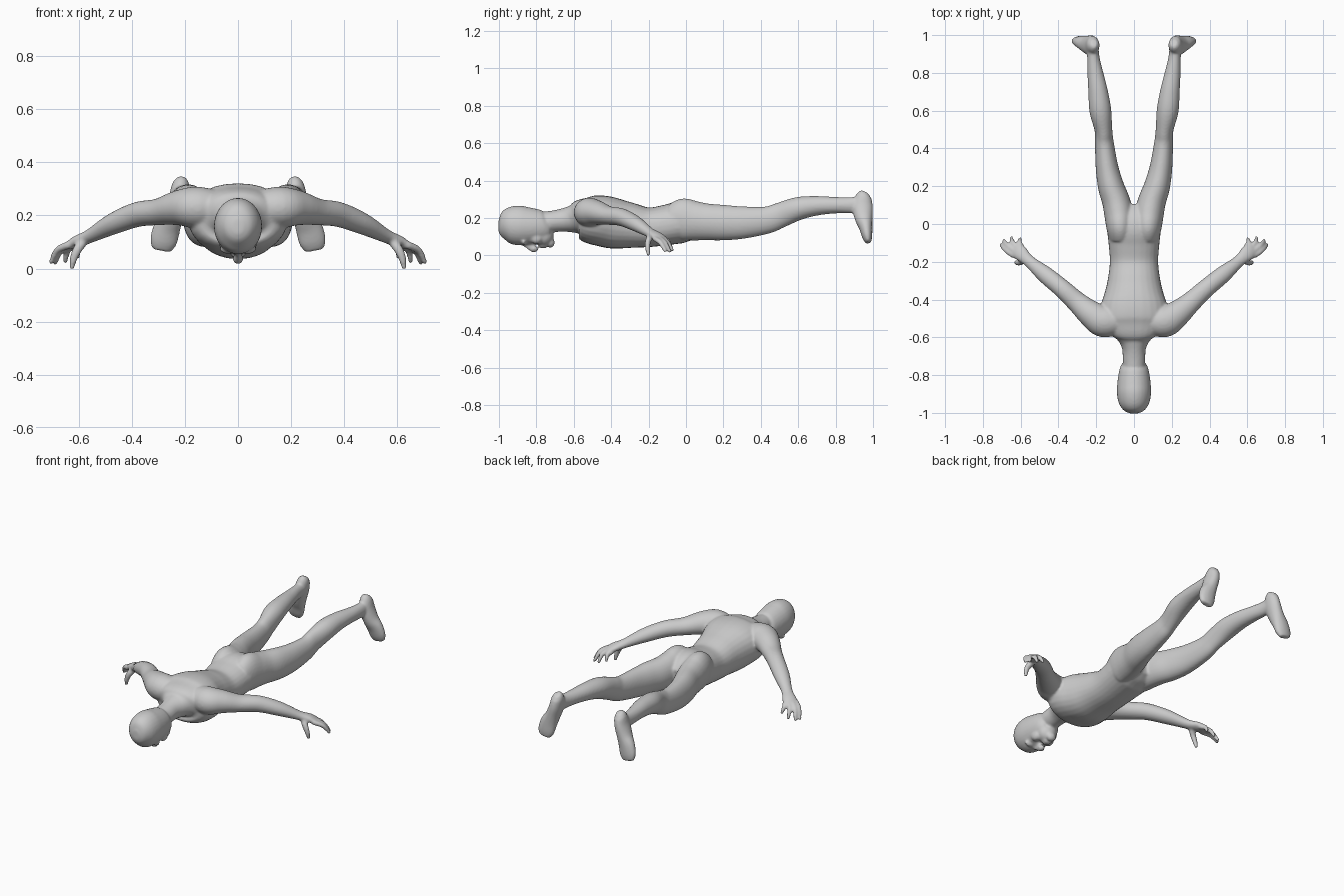
import bpy, bmesh, math
from mathutils import Vector, Matrix

bm = bmesh.new()
SEG = 28


def spline(rows, steps=5):
    """Catmull-Rom through rows of (x, y, z, half width, half depth)."""
    out = []
    for i in range(len(rows) - 1):
        p0, p1, p2, p3 = (rows[min(max(i + k, 0), len(rows) - 1)] for k in (-1, 0, 1, 2))
        for s in range(steps):
            t = s / steps
            out.append([0.5 * (2 * b + (c - a) * t + (2 * a - 5 * b + 4 * c - d) * t * t
                               + (3 * b - a - 3 * c + d) * t ** 3)
                        for a, b, c, d in zip(p0, p1, p2, p3)])
    return out + [list(rows[-1])]


def tube(rows, up=(0, 0, 1), sx=1, power=2.0):
    """Closed loft of elliptical rings along a path; sx=-1 mirrors it."""
    rows = spline(rows)
    pts = [Vector(r[:3]) for r in rows]
    rings = []
    for i, r in enumerate(rows):
        tan = (pts[min(i + 1, len(pts) - 1)] - pts[max(i - 1, 0)]).normalized()
        side = tan.cross(Vector(up)).normalized()
        top = side.cross(tan)
        ring = []
        for k in range(SEG):
            a = 2 * math.pi * k / SEG
            c, s = math.cos(a), math.sin(a)
            c = math.copysign(abs(c) ** (2 / power), c)
            s = math.copysign(abs(s) ** (2 / power), s)
            p = pts[i] + side * (c * r[3]) + top * (s * r[4])
            ring.append(bm.verts.new((p.x * sx, p.y, p.z)))
        rings.append(ring)
    for a, b in zip(rings, rings[1:]):
        for k in range(SEG):
            n = (k + 1) % SEG
            bm.faces.new((a[k], a[n], b[n], b[k]))
    bm.faces.new(rings[0][::-1])
    bm.faces.new(rings[-1])


def ball(center, radii):
    m = Matrix.Translation(center) @ Matrix.Diagonal((*radii, 1))
    bmesh.ops.create_uvsphere(bm, u_segments=20, v_segments=12, radius=1, matrix=m)


# torso, neck to hips
tube([(0, -.64, .185, .065, .06), (0, -.60, .195, .10, .075), (0, -.57, .20, .15, .10),
      (0, -.52, .192, .185, .126), (0, -.45, .184, .182, .136), (0, -.38, .17, .16, .135),
      (0, -.30, .16, .14, .122), (0, -.20, .15, .128, .106), (0, -.10, .163, .135, .108),
      (0, -.02, .178, .142, .112), (0, .05, .175, .125, .09), (0, .10, .17, .07, .05)], power=2.2)

# neck and skull
tube([(0, -.80, .17, .055, .06), (0, -.72, .18, .06, .058), (0, -.66, .188, .063, .062),
      (0, -.60, .195, .09, .075), (0, -.55, .20, .10, .09)])
tube([(0, -1.003, .16, .02, .025), (0, -.988, .16, .053, .062), (0, -.95, .162, .08, .094),
      (0, -.90, .16, .09, .106), (0, -.85, .157, .089, .101), (0, -.80, .155, .083, .093),
      (0, -.76, .155, .074, .083), (0, -.735, .16, .06, .065)])

# face: jaw, chin, lips, nose, brows, cheeks
ball((0, -.762, .105), (.06, .055, .058))
ball((0, -.725, .068), (.03, .024, .028))
for y in (-.772, -.755):
    ball((0, y, .05), (.026, .01, .014))
tube([(0, -.875, .07, .010, .016), (0, -.84, .052, .012, .02), (0, -.812, .036, .02, .021),
      (0, -.80, .045, .016, .014)])
for s in (1, -1):
    ball((s * .036, -.868, .074), (.034, .014, .02))
    ball((s * .045, -.80, .09), (.026, .034, .03))
    ball((s * .036, -.838, .08), (.017, .011, .014))

# fingers: tip position and knuckle position
fingers = [((.706, -.108, .018), (.640, -.165, .088)), ((.690, -.084, .016), (.632, -.143, .09)),
           ((.650, -.070, .022), (.617, -.127, .088)), ((.600, -.076, .040), (.597, -.118, .085))]

for s in (1, -1):
    # leg with buttock
    tube([(.07, -.08, .185, .06, .085), (.074, -.02, .192, .072, .112), (.080, .05, .184, .077, .105),
          (.095, .12, .178, .074, .098), (.122, .20, .175, .069, .095), (.143, .30, .175, .060, .087),
          (.157, .43, .188, .050, .073), (.162, .50, .213, .047, .068), (.178, .60, .250, .058, .062),
          (.190, .70, .265, .052, .052), (.205, .80, .268, .042, .044), (.215, .88, .268, .033, .043),
          (.218, .94, .272, .030, .045)], sx=s)
    # foot, heel to toe
    tube([(.212, .960, .338, .018, .022), (.215, .950, .315, .033, .042), (.225, .944, .26, .038, .055),
          (.246, .950, .20, .042, .048), (.268, .961, .15, .051, .036), (.281, .969, .10, .051, .027),
          (.287, .975, .068, .036, .016)], up=(0, 1, 0), sx=s)
    # arm, shoulder to palm
    tube([(.08, -.51, .225, .07, .07), (.16, -.515, .23, .085, .078), (.225, -.478, .228, .072, .066),
          (.30, -.415, .213, .056, .050), (.38, -.342, .203, .049, .047), (.47, -.268, .168, .045, .040),
          (.555, -.197, .123, .032, .026), (.600, -.155, .103, .041, .022),
          (.628, -.135, .086, .042, .018)], sx=s)
    # fingers and thumb
    for tip, base in fingers:
        t, b = Vector(tip), Vector(base)
        mid = (t + b) / 2 + Vector((.008, 0, .014))
        root = b * .6 + Vector((.59, -.165, .108)) * .4
        tube([(*root, .014, .014), (*b, .015, .015), (*mid, .0135, .0135), (*t, .009, .009)], sx=s)
    tube([(.575, -.185, .11, .018, .018), (.602, -.203, .075, .018, .016),
          (.618, -.205, .04, .015, .014), (.626, -.20, -.002, .009, .009)], up=(0, 1, 0), sx=s)

bmesh.ops.recalc_face_normals(bm, faces=bm.faces)
mesh = bpy.data.meshes.new("body")
bm.to_mesh(mesh)
bm.free()
body = bpy.data.objects.new("body", mesh)
bpy.context.collection.objects.link(body)

# fuse the parts into one smooth skin
fuse = body.modifiers.new("fuse", 'REMESH')
fuse.mode = 'VOXEL'
fuse.voxel_size = .0065
fuse.use_smooth_shade = True
relax = body.modifiers.new("relax", 'SMOOTH')
relax.factor = .5
relax.iterations = 8
